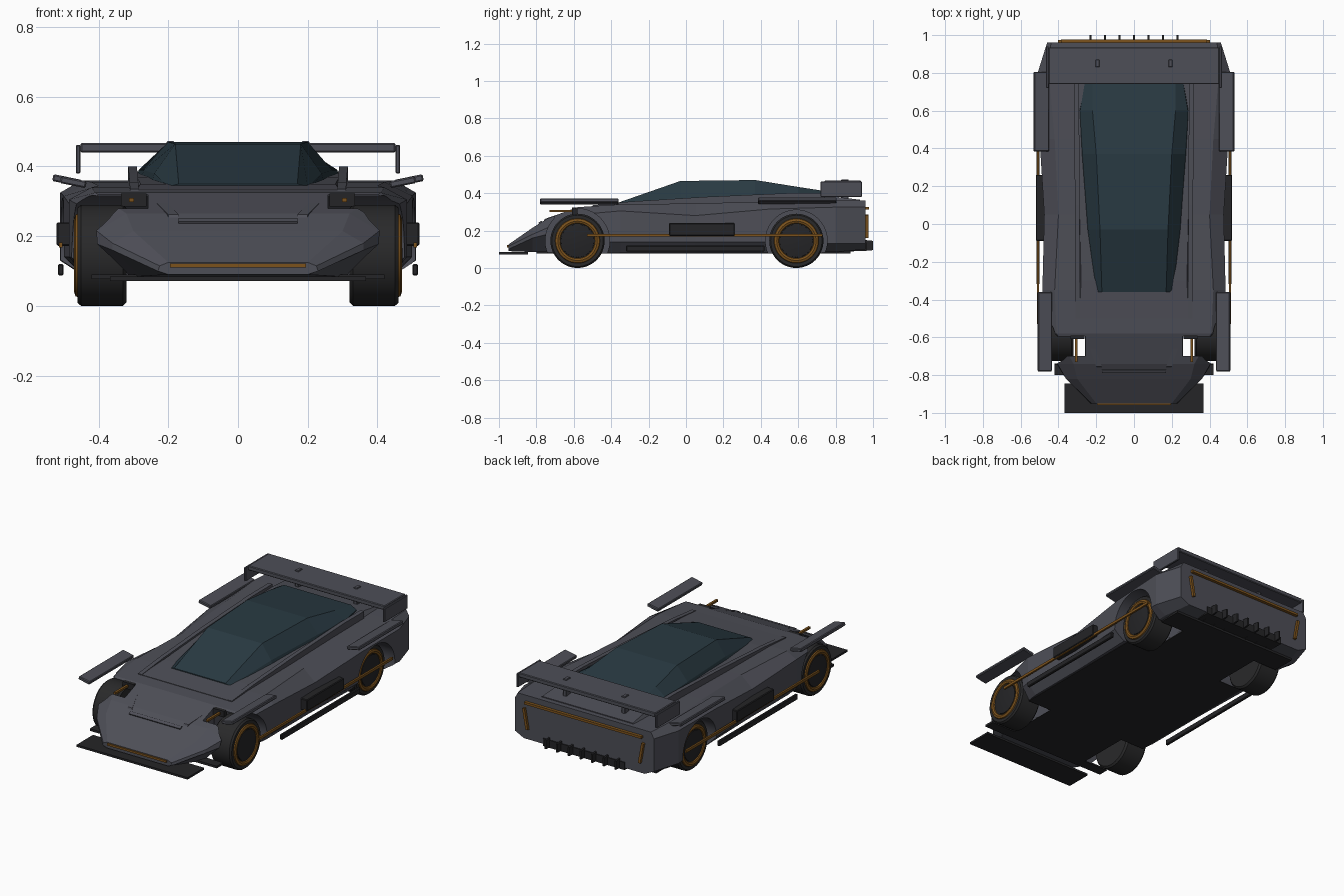
import bpy, bmesh, math
from mathutils import Matrix, Vector

if "Cube" in bpy.data.objects:
    bpy.data.objects.remove(bpy.data.objects["Cube"])


def material(name, rgb):
    m = bpy.data.materials.new(name)
    m.diffuse_color = (*rgb, 1)
    m.use_nodes = True
    m.node_tree.nodes["Principled BSDF"].inputs["Base Color"].default_value = m.diffuse_color
    return m


PAINT = material("paint", (0.075, 0.077, 0.095))
GLASS = material("glass", (0.022, 0.042, 0.055))
BLACK = material("black", (0.018, 0.018, 0.02))
RUBBER = material("rubber", (0.022, 0.022, 0.023))
AMBER = material("amber", (0.20, 0.085, 0.012))


def finish(name, bm, mat):
    bmesh.ops.recalc_face_normals(bm, faces=bm.faces[:])
    me = bpy.data.meshes.new(name)
    bm.to_mesh(me)
    bm.free()
    ob = bpy.data.objects.new(name, me)
    bpy.context.collection.objects.link(ob)
    if mat:
        me.materials.append(mat)
    return ob


def box(name, lo, hi, mat, rot=(0, 0, 0), bevel=0):
    """Box from low corner to high corner, turned about its centre."""
    bm = bmesh.new()
    lo, hi = Vector(lo), Vector(hi)
    bmesh.ops.create_cube(bm, size=1, matrix=Matrix.Diagonal((*(hi - lo), 1)))
    if bevel:
        bmesh.ops.bevel(bm, geom=bm.edges[:], offset=bevel, segments=1, affect='EDGES')
    ob = finish(name, bm, mat)
    ob.location = (lo + hi) / 2
    ob.rotation_euler = rot
    return ob


def loft(name, sections, mat):
    """Sections: (y, (half-width, z)...) from bottom to top, mirrored in x."""
    bm = bmesh.new()
    rings = []
    for y, *pts in sections:
        full = pts + [(-x, z) for x, z in reversed(pts)]
        rings.append([bm.verts.new((x, y, z)) for x, z in full])
    for a, b in zip(rings, rings[1:]):
        for i in range(len(a)):
            j = (i + 1) % len(a)
            bm.faces.new((a[i], a[j], b[j], b[i]))
    bm.faces.new(rings[0])
    bm.faces.new(rings[-1])
    return finish(name, bm, mat)


def turned(name, profile, mat, loc, side, seg=40, closed=False):
    """Spin an (offset, radius) profile about the x axis."""
    bm = bmesh.new()
    vs = [bm.verts.new((side * o, 0, r)) for o, r in profile]
    es = [bm.edges.new(p) for p in zip(vs, vs[1:])]
    if closed:
        es.append(bm.edges.new((vs[-1], vs[0])))
    bmesh.ops.spin(bm, geom=vs + es, axis=(1, 0, 0), cent=(0, 0, 0),
                   angle=2 * math.pi, steps=seg)
    bmesh.ops.remove_doubles(bm, verts=bm.verts[:], dist=1e-5)
    ob = finish(name, bm, mat)
    ob.location = loc
    bpy.context.view_layer.objects.active = ob
    ob.select_set(True)
    bpy.ops.object.shade_smooth_by_angle(angle=math.radians(35))
    ob.select_set(False)
    return ob


def prism(name, yz, x0, x1, mat, lean=0):
    """Side profile in (y, z) with thickness from x0 to x1; lean shifts x with y."""
    bm = bmesh.new()
    y0 = yz[0][0]
    a, b = ([bm.verts.new((x + lean * (y - y0), y, z)) for y, z in yz] for x in (x0, x1))
    bm.faces.new(a)
    bm.faces.new(b)
    for i in range(len(a)):
        j = (i + 1) % len(a)
        bm.faces.new((a[i], a[j], b[j], b[i]))
    return finish(name, bm, mat)


# wedge body shell
body = loft("body", [
    (-0.95, (0.20, 0.09), (0.23, 0.10), (0.225, 0.115), (0.20, 0.125)),
    (-0.82, (0.28, 0.085), (0.36, 0.16), (0.36, 0.18), (0.30, 0.215)),
    (-0.74, (0.31, 0.085), (0.41, 0.18), (0.405, 0.215), (0.32, 0.265)),
    (-0.58, (0.40, 0.08), (0.455, 0.14), (0.45, 0.285), (0.41, 0.325)),
    (-0.35, (0.43, 0.08), (0.485, 0.14), (0.485, 0.305), (0.42, 0.34)),
    (0.05, (0.43, 0.08), (0.475, 0.14), (0.475, 0.28), (0.40, 0.345)),
    (0.45, (0.44, 0.08), (0.50, 0.14), (0.50, 0.315), (0.42, 0.355)),
    (0.80, (0.44, 0.085), (0.51, 0.13), (0.51, 0.325), (0.45, 0.36)),
    (0.96, (0.40, 0.10), (0.46, 0.13), (0.46, 0.325), (0.44, 0.36))], PAINT)
floor = box("floor_pan", (-0.42, -0.80, 0.077), (0.42, 0.88, 0.09), BLACK)

# wheel arches and open front fender tops
cutters = []
for s in (1, -1):
    for y, r in ((-0.58, 0.172), (0.59, 0.165)):
        cutters.append(turned("arch_cutter", [(0, 0), (0, r), (0.4, r), (0.4, 0)],
                              None, (s * 0.26, y, 0.145), s))
    xs = sorted((s * 0.258, s * 0.6))
    cutters.append(box("vent_cutter", (xs[0], -0.70, 0.16), (xs[1], -0.595, 0.5), None))
for ob in (body, floor):
    for c in cutters:
        m = ob.modifiers.new("cut", 'BOOLEAN')
        m.object, m.operation, m.solver = c, 'DIFFERENCE', 'EXACT'
        bpy.context.view_layer.objects.active = ob
        bpy.context.view_layer.update()
        bpy.ops.object.modifier_apply(modifier=m.name)
for c in cutters:
    bpy.data.objects.remove(c)

# raised deck and canopy
loft("upper_deck", [
    (-0.50, (0.31, 0.32), (0.29, 0.333)),
    (-0.30, (0.32, 0.32), (0.28, 0.35)),
    (0.15, (0.32, 0.32), (0.29, 0.37)),
    (0.76, (0.33, 0.33), (0.29, 0.385)),
    (0.93, (0.33, 0.33), (0.30, 0.365))], PAINT)
loft("canopy", [
    (-0.36, (0.21, 0.335), (0.20, 0.342), (0.17, 0.35)),
    (-0.03, (0.25, 0.345), (0.24, 0.38), (0.18, 0.465)),
    (0.37, (0.28, 0.36), (0.27, 0.39), (0.20, 0.47)),
    (0.60, (0.29, 0.37), (0.285, 0.39), (0.22, 0.433)),
    (0.75, (0.26, 0.37), (0.26, 0.39), (0.22, 0.41))], GLASS)

for s in (1, -1):
    def sbox(name, x0, x1, y0, y1, z0, z1, mat, rot=(0, 0, 0), bevel=0):
        a, b = sorted((s * x0, s * x1))
        return box(name, (a, y0, z0), (b, y1, z1), mat, rot, bevel)

    # wheels: tyre, hub and glowing ring
    for y in (-0.58, 0.59):
        loc = (s * 0.39, y, 0.145)
        turned("tyre", [(-0.07, 0), (-0.07, 0.135), (-0.06, 0.145), (0.06, 0.145),
                        (0.07, 0.137), (0.07, 0)], RUBBER, loc, s, 48)
        turned("hub", [(0.06, 0.09), (0.074, 0.088), (0.08, 0.05), (0.082, 0)],
               BLACK, loc, s, 32)
        turned("wheel_ring", [(0.064, 0.09), (0.076, 0.095), (0.08, 0.105),
                              (0.076, 0.117), (0.064, 0.122)], AMBER, loc, s, 48, True)

    # rails beside the canopy
    prism("roof_rail", [(-0.50, 0.32), (-0.50, 0.335), (-0.30, 0.355), (0.10, 0.38),
                        (0.55, 0.40), (0.74, 0.40), (0.74, 0.34)],
          s * 0.285, s * 0.31, PAINT, s * 0.005)
    # fender blades
    sbox("front_fender_blade", 0.435, 0.51, -0.78, -0.36, 0.345, 0.365, PAINT,
         (0, -s * 0.2, 0), 0.004)
    sbox("rear_fender_blade", 0.45, 0.532, 0.385, 0.805, 0.35, 0.37, PAINT,
         (0, -s * 0.2, 0), 0.004)
    # side trim
    sbox("side_skirt", 0.50, 0.517, -0.32, 0.42, 0.087, 0.12, BLACK, bevel=0.004)
    sbox("side_intake", 0.46, 0.52, -0.09, 0.26, 0.172, 0.24, BLACK, bevel=0.004)
    sbox("side_light_strip", 0.503, 0.514, -0.53, 0.73, 0.167, 0.182, AMBER)
    # headlights and nose fins
    sbox("headlight_hood", 0.262, 0.335, -0.61, -0.58, 0.285, 0.322, BLACK)
    sbox("headlight", 0.298, 0.312, -0.73, -0.58, 0.298, 0.31, AMBER)
    prism("nose_fin", [(-0.77, 0.23), (-0.755, 0.262), (-0.66, 0.295), (-0.64, 0.27)],
          s * 0.165, s * 0.195, PAINT, s * 0.35)
    # wing end plates and mounts
    sbox("wing_end_plate", 0.452, 0.465, 0.72, 0.94, 0.38, 0.462, PAINT, bevel=0.003)
    sbox("wing_mount", 0.182, 0.205, 0.83, 0.87, 0.34, 0.473, PAINT, bevel=0.003)
    # rear corner lights
    sbox("rear_side_light", 0.375, 0.39, 0.955, 0.975, 0.16, 0.285, AMBER, (0, s * 0.18, 0))

# aero parts
box("rear_wing", (-0.452, 0.74, 0.44), (0.452, 0.935, 0.467), PAINT, bevel=0.004)
box("front_splitter", (-0.367, -1.0, 0.072), (0.367, -0.845, 0.084), BLACK)
box("nose_ridge", (-0.17, -0.785, 0.225), (0.17, -0.765, 0.249), PAINT, (0.5, 0, 0))
for i in range(7):
    x = (i - 3) * 0.077
    prism("diffuser_fin", [(0.82, 0.085), (0.82, 0.13), (0.95, 0.15), (1.0, 0.145), (1.0, 0.095)],
          x - 0.005, x + 0.005, BLACK)
box("diffuser_panel", (-0.27, 0.82, 0.09), (0.27, 0.966, 0.135), BLACK)

# light bars
box("front_light_bar", (-0.195, -0.958, 0.11), (0.195, -0.94, 0.122), AMBER)
box("rear_light_bar", (-0.387, 0.955, 0.312), (0.387, 0.978, 0.326), AMBER)
